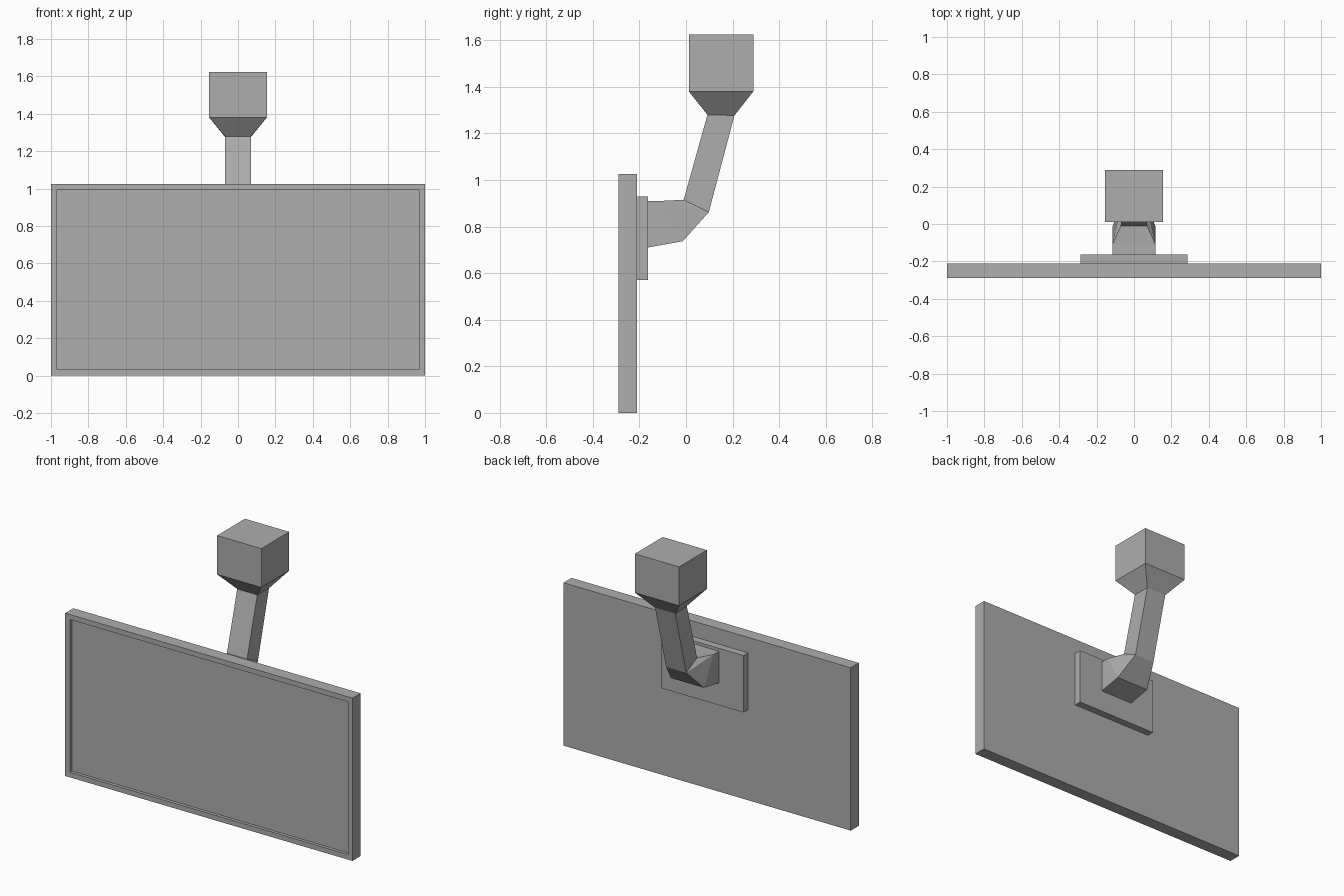
import bpy, bmesh

cube = bpy.data.objects.get("Cube")
if cube:
    bpy.data.objects.remove(cube, do_unlink=True)

# One matte grey for the whole model
grey = bpy.data.materials.new("mid_grey")
grey.use_nodes = True
colour = (0.42, 0.42, 0.42, 1)
grey.diffuse_color = colour
grey.node_tree.nodes["Principled BSDF"].inputs["Base Color"].default_value = colour


def finish(bm, name):
    bmesh.ops.recalc_face_normals(bm, faces=bm.faces)
    mesh = bpy.data.meshes.new(name)
    bm.to_mesh(mesh)
    bm.free()
    mesh.materials.append(grey)
    obj = bpy.data.objects.new(name, mesh)
    bpy.context.collection.objects.link(obj)
    return obj


def box(bm, lo, hi):
    verts = bmesh.ops.create_cube(bm, size=1)["verts"]
    for v in verts:
        v.co = [a + (b - a) * (c + 0.5) for a, b, c in zip(lo, hi, v.co)]


def loft(bm, sections):
    """Skin rectangular sections given as (half width, front yz, back yz)."""
    rings = [[bm.verts.new((x, *p)) for x, p in
              ((-w, front), (w, front), (w, back), (-w, back))]
             for w, front, back in sections]
    for a, b in zip(rings, rings[1:]):
        for i in range(4):
            j = (i + 1) % 4
            bm.faces.new((a[i], a[j], b[j], b[i]))
    bm.faces.new(rings[0])
    bm.faces.new(rings[-1])
    return rings


# Display panel with a shallow recessed screen
bm = bmesh.new()
box(bm, (-1, -0.29, 0), (1, -0.21, 1.025))
bm.normal_update()
front = min(bm.faces, key=lambda f: f.normal.y)
bmesh.ops.inset_individual(bm, faces=[front], thickness=0.045)
pushed = bmesh.ops.extrude_discrete_faces(bm, faces=[front])["faces"]
for v in pushed[0].verts:
    v.co.y += 0.02
finish(bm, "display_panel")

# Mounting plate on the back
bm = bmesh.new()
box(bm, (-0.285, -0.21, 0.57), (0.285, -0.164, 0.928))
finish(bm, "mounting_plate")

# Bent arm: wide foot on the plate, elbow, leaning neck
bm = bmesh.new()
rings = loft(bm, [
    (0.115, (-0.164, 0.91), (-0.164, 0.71)),
    (0.115, (-0.11, 0.91), (-0.014, 0.737)),
    (0.07, (-0.01, 0.915), (0.098, 0.862)),
    (0.07, (0.092, 1.28), (0.208, 1.277)),
])
# Crease the twisted elbow cheeks outward
for a, b in ((rings[1][1], rings[2][2]), (rings[1][0], rings[2][3])):
    cheek = next(f for f in a.link_faces if f in b.link_faces)
    bmesh.utils.face_split(cheek, a, b)
finish(bm, "support_arm")

# Ceiling mount: flared collar under a block
bm = bmesh.new()
loft(bm, [
    (0.07, (0.092, 1.28), (0.208, 1.277)),
    (0.154, (0.012, 1.38), (0.289, 1.38)),
    (0.154, (0.012, 1.624), (0.289, 1.624)),
])
finish(bm, "ceiling_mount")
